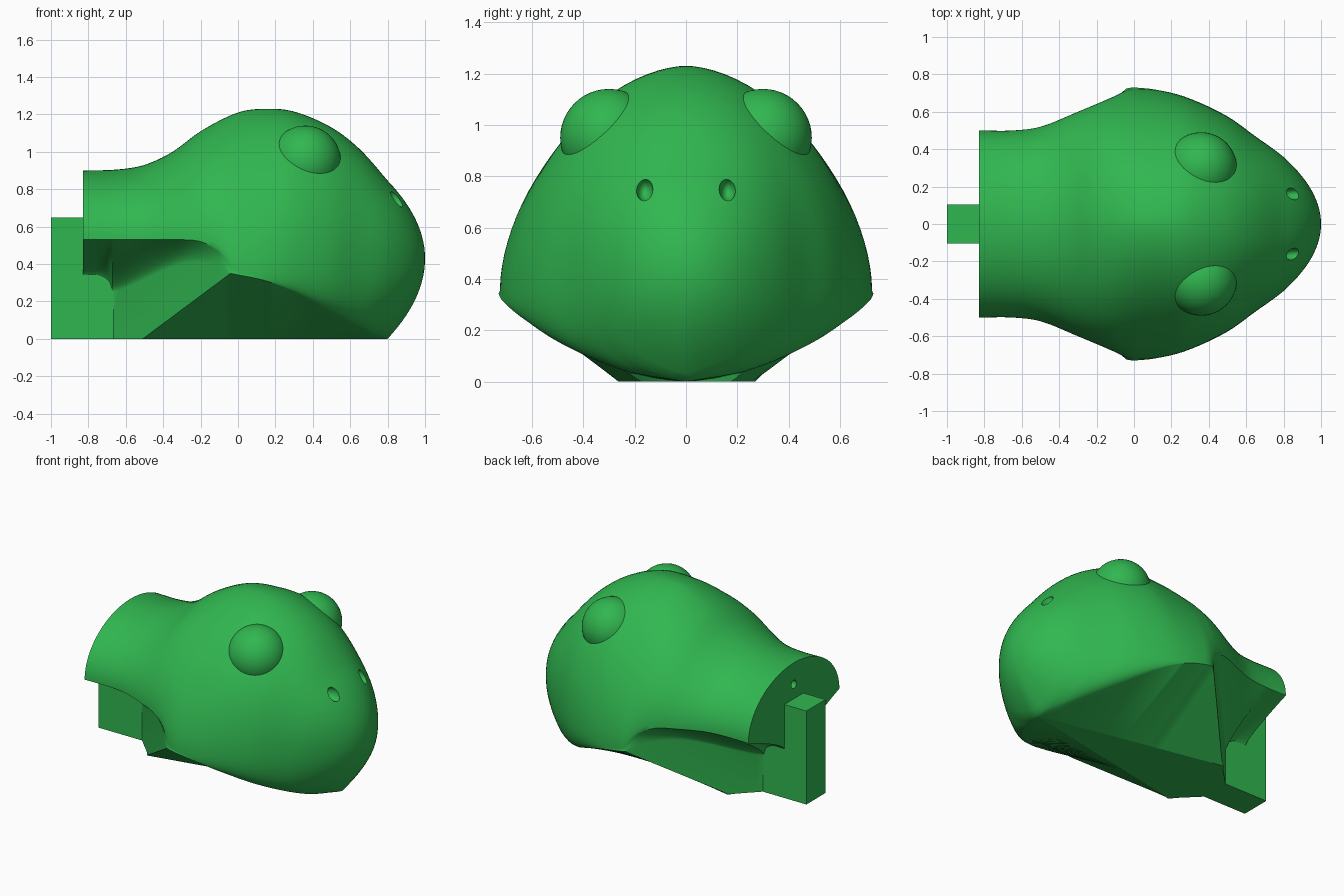
import bpy, bmesh, math
from mathutils import Vector

cube = bpy.data.objects.get("Cube")
if cube:
    bpy.data.objects.remove(cube, do_unlink=True)

green = bpy.data.materials.new("leaf_green")
green.use_nodes = True
COLOR = (0.03, 0.47, 0.08, 1)
green.diffuse_color = COLOR
green.node_tree.nodes["Principled BSDF"].inputs["Base Color"].default_value = COLOR


def smooth_curve(*keys):
    """Function running smoothly through (x, value) keys."""
    def slope(i):
        a, b = keys[max(i - 1, 0)], keys[min(i + 1, len(keys) - 1)]
        return (b[1] - a[1]) / (b[0] - a[0])

    def f(x):
        x = min(max(x, keys[0][0]), keys[-1][0])
        i = max(k for k in range(len(keys) - 1) if keys[k][0] <= x)
        (x0, v0), (x1, v1) = keys[i], keys[i + 1]
        h = x1 - x0
        t = (x - x0) / h
        return (v0 * (1 + 2 * t) * (1 - t) ** 2 + v1 * t * t * (3 - 2 * t)
                + h * (slope(i) * t * (1 - t) ** 2 - slope(i + 1) * t * t * (1 - t)))
    return f


# Head profiles along its length
crown = smooth_curve((-.83, .9), (-.65, .905), (-.5, .93), (-.35, 1.0), (-.2, 1.11), (0, 1.21), (.15, 1.23),
                     (.3, 1.215), (.5, 1.13), (.65, 1.015), (.8, .846), (.9, .724))
half_width = smooth_curve((-.83, .5), (-.65, .5), (-.5, .52), (-.3, .6), (-.1, .685), (-.04, .715), (0, .725),
                          (.15, .712), (.3, .67), (.5, .575), (.65, .468), (.8, .358), (.9, .253))
side_height = smooth_curve((-.83, .53), (-.3, .53), (-.2, .52), (-.1, .47), (-.04, .39), (0, .365), (.15, .35),
                           (.3, .36), (.5, .38), (.8, .43), (.9, .43))
roundness = smooth_curve((-.83, 2), (-.3, 1.85), (0, 1.72), (.15, 1.75), (.35, 1.92), (.5, 2), (.85, 2.15), (1, 2))
jaw_y = smooth_curve((-.04, .725), (0, .73), (.15, .71), (.3, .64), (.5, .47), (.7, .23), (.8, 0))
jaw_z = smooth_curve((-.04, .35), (.15, .31), (.3, .25), (.5, .14), (.7, .04), (.8, 0))
groove_z = smooth_curve((-.83, .33), (-.75, .33), (-.71, .315), (-.685, .29), (-.67, .25), (-.3, .4), (-.1, .39),
                        (-.04, .35))


def half_section(x):
    """Half outline (y, z) from crown to keel."""
    if x > .8:                                   # rounded snout
        r = math.sqrt(max(1 - x, 0))
        top, w, zw = .43 + .93 * r, .8 * r, .43
        under = low = base = (0, .43 - .96 * r)
    else:
        top, w, zw = crown(x), half_width(x), side_height(x)
        base = (.206 * (.8 - x), 0)
        if x >= -.04:                            # jaw edge
            under = low = (jaw_y(x), jaw_z(x))
        else:                                    # slanted wall under the neck
            wall = max(.77 + x, .1)
            under = (wall, groove_z(x))
            low = (wall, max(.35 + .745 * (x + .04), 0))
            if x < -.51:
                low = base = (wall, 0)
            if x < -.671:
                low = base = under
    if x >= -.04:
        ctrl = (w, under[1] + .2 * (zw - under[1]))
    else:
        ctrl = (under[0], under[1] + .05)
    p = 2 / roundness(x)
    pts = []
    for i in range(25):
        a = math.pi / 2 * i / 24
        pts.append((w * math.sin(a) ** p, zw + (top - zw) * max(math.cos(a), 0) ** p))
    for i in range(1, 13):
        t = i / 12
        pts.append(tuple((1 - t) ** 2 * s + 2 * t * (1 - t) * c + t * t * e
                         for s, c, e in zip((w, zw), ctrl, under)))
    return pts + [low, base, (0, base[1])]


def finish(obj):
    obj.data.materials.clear()
    obj.data.materials.append(green)
    bpy.ops.object.select_all(action='DESELECT')
    obj.select_set(True)
    bpy.context.view_layer.objects.active = obj
    bpy.ops.object.shade_smooth_by_angle(angle=math.radians(35))


def from_bmesh(name, bm):
    bmesh.ops.recalc_face_normals(bm, faces=bm.faces)
    mesh = bpy.data.meshes.new(name)
    bm.to_mesh(mesh)
    bm.free()
    obj = bpy.data.objects.new(name, mesh)
    bpy.context.collection.objects.link(obj)
    return obj


# Head: sections lofted from neck to snout
stations = [-.83, -.8, -.76, -.74, -.72, -.7, -.685, -.672, -.67]
stations += [-.67 + .16 * i / 5 for i in range(1, 6)]
stations += [-.51 + .47 * i / 14 for i in range(1, 15)]
stations += [-.04 + .84 * i / 28 for i in range(1, 29)]
stations += [1 - .2 * (1 - i / 14) ** 2 for i in range(1, 15)]
bm = bmesh.new()
rings = []
for x in stations:
    half = half_section(x)
    loop = half + [(-y, z) for y, z in half[-2:0:-1]]
    rings.append([bm.verts.new((x, y, z)) for y, z in loop])
for a, b in zip(rings, rings[1:]):
    for i in range(len(a)):
        j = (i + 1) % len(a)
        bm.faces.new((a[i], a[j], b[j], b[i]))
bm.faces.new(rings[0])
bmesh.ops.remove_doubles(bm, verts=bm.verts, dist=.0002)
head = from_bmesh("head", bm)


# Nostrils and pin hole hollowed out of the head
def hollow(name, location, size):
    bpy.ops.mesh.primitive_uv_sphere_add(segments=24, ring_count=16, radius=1, location=location)
    cutter = bpy.context.object
    cutter.name = name
    cutter.hide_render = True
    cutter.scale = size
    mod = head.modifiers.new(name, 'BOOLEAN')
    mod.operation, mod.solver, mod.object = 'DIFFERENCE', 'EXACT', cutter
    bpy.context.view_layer.objects.active = head
    bpy.ops.object.modifier_apply(modifier=mod.name)
    bpy.data.objects.remove(cutter, do_unlink=True)


for side in (-1, 1):
    hollow("nostril_cutter", (.86, side * .162, .75), (.07, .033, .047))
hollow("pin_hole_cutter", (-.83, 0, .75), (.1, .028, .028))
finish(head)
# Crisp rim round the flat base
for edge in head.data.edges:
    if all(head.data.vertices[v].co.z < .001 for v in edge.vertices):
        edge.use_edge_sharp = True

# Eyes
for side, label in ((1, "back"), (-1, "front")):
    bpy.ops.mesh.primitive_uv_sphere_add(segments=48, ring_count=24, radius=.19,
                                         location=(.36, side * .3, .95))
    eye = bpy.context.object
    eye.name = label + "_eye"
    finish(eye)

# Mounting tab behind the neck
bm = bmesh.new()
outline = [(-1, 0), (-.6, 0), (-.6, .4), (-.8, .4), (-.8, .65), (-1, .65)]
face = bm.faces.new([bm.verts.new((x, -.105, z)) for x, z in outline])
side = bmesh.ops.extrude_face_region(bm, geom=[face])
bmesh.ops.translate(bm, vec=Vector((0, .21, 0)),
                    verts=[g for g in side["geom"] if isinstance(g, bmesh.types.BMVert)])
finish(from_bmesh("mounting_tab", bm))
